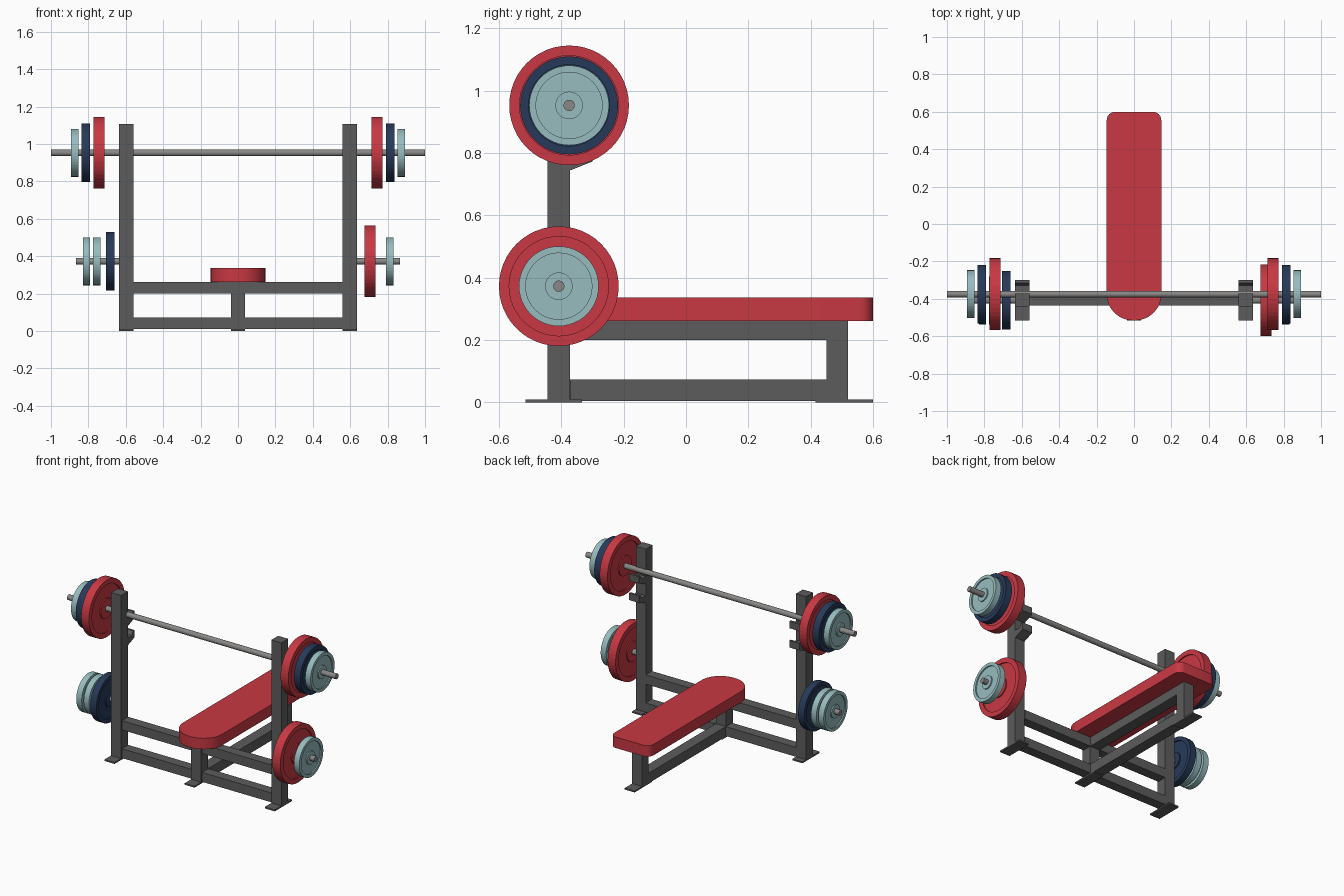
import bpy, bmesh, math

if "Cube" in bpy.data.objects:
    bpy.data.objects.remove(bpy.data.objects["Cube"])


def material(name, r, g, b):
    m = bpy.data.materials.new(name)
    m.diffuse_color = (r, g, b, 1)
    m.use_nodes = True
    m.node_tree.nodes["Principled BSDF"].inputs["Base Color"].default_value = m.diffuse_color
    return m


RED = material("red", 0.58, 0.04, 0.056)
NAVY = material("navy", 0.02, 0.042, 0.10)
TEAL = material("pale_teal", 0.31, 0.50, 0.515)
FRAME = material("dark_steel", 0.107, 0.107, 0.107)
STEEL = material("bar_steel", 0.25, 0.245, 0.24)


def finish(name, bm, mat):
    bmesh.ops.recalc_face_normals(bm, faces=bm.faces)
    me = bpy.data.meshes.new(name)
    bm.to_mesh(me)
    bm.free()
    me.materials.append(mat)
    ob = bpy.data.objects.new(name, me)
    bpy.context.collection.objects.link(ob)
    return ob


def box(name, x, y, z, mat=FRAME):
    bm = bmesh.new()
    bmesh.ops.create_cube(bm, size=1)
    for v in bm.verts:
        v.co = [(a + b) / 2 + c * (b - a) for (a, b), c in zip((x, y, z), v.co)]
    return finish(name, bm, mat)


def prism(name, points, offset, mat):
    """Extrude a closed outline of 3D points by an offset vector."""
    bm = bmesh.new()
    face = bm.faces.new([bm.verts.new(p) for p in points])
    ext = bmesh.ops.extrude_face_region(bm, geom=[face], use_keep_orig=True)
    bmesh.ops.translate(bm, vec=offset,
                        verts=[g for g in ext["geom"] if isinstance(g, bmesh.types.BMVert)])
    return finish(name, bm, mat)


def lathe_x(name, profile, y, z, mat, n):
    """Spin an (x, radius) profile, with end caps, about an x-parallel axis."""
    bm = bmesh.new()
    rings = [[bm.verts.new((x, y + r * math.cos(2 * math.pi * i / n),
                            z + r * math.sin(2 * math.pi * i / n)))
              for i in range(n)] for x, r in profile]
    for a, b in zip(rings, rings[1:]):
        for i in range(n):
            j = (i + 1) % n
            bm.faces.new((a[i], a[j], b[j], b[i]))
    bm.faces.new(rings[0])
    bm.faces.new(rings[-1])
    return finish(name, bm, mat)


def rod(name, x0, x1, y, z):
    ob = lathe_x(name, [(x0, 0.018), (x1, 0.018)], y, z, STEEL, 24)
    for p in ob.data.polygons:
        p.use_smooth = len(p.vertices) == 4
    ob.data.set_sharp_from_angle(angle=math.radians(40))


def plate(name, x0, x1, r, y, z, mat):
    """Weight disc with a ring-shaped recess on both faces."""
    d, rim, hub = 0.008, r * 0.83, 0.044 * r / 0.128
    prof = [(x0, hub), (x0 + d, hub), (x0 + d, rim), (x0, rim), (x0, r),
            (x1, r), (x1, rim), (x1 - d, rim), (x1 - d, hub), (x1, hub)]
    lathe_x(name, prof, y, z, mat, 48)


BAR_Y, BAR_Z, PEG_Y, PEG_Z = -0.375, 0.953, -0.408, 0.373
POST_Y = (-0.445, -0.372)
FOOT_Y = (-0.515, -0.333)

# uprights, feet and bar hooks on each side
for side, s in (("left", -1), ("right", 1)):
    px = sorted((s * 0.56, s * 0.635))
    box(side + "_upright", px, POST_Y, (0, 1.108))
    box(side + "_foot_plate", px, FOOT_Y, (0, 0.01))
    for level, z in (("lower", 0.745), ("upper", 0.875)):
        outline = [(-0.38, 0), (-0.37, 0), (-0.30, 0.028), (-0.30, 0.075),
                   (-0.315, 0.075), (-0.33, 0.05), (-0.38, 0.05)]
        prism(f"{side}_{level}_hook", [(px[0], y, z + h) for y, h in outline],
              (px[1] - px[0], 0, 0), FRAME)

# frame beams
MID = (-0.037, 0.037)
for level, z in (("lower", (0.01, 0.073)), ("upper", (0.2, 0.262))):
    box(level + "_cross_beam", (-0.56, 0.56), (-0.437, -0.37), z)
box("lower_long_beam", MID, (-0.372, 0.45), (0.005, 0.073))
box("upper_long_beam", MID, (-0.372, 0.45), (0.2, 0.262))
box("front_centre_post", MID, POST_Y, (0, 0.262))
box("rear_post", MID, (0.45, 0.52), (0, 0.262))
box("front_centre_foot_plate", MID, FOOT_Y, (0, 0.01))
box("rear_foot_plate", MID, (0.415, 0.6), (0, 0.01))

# bench pad: nearly semicircular head end, small corners at the other end
W, pad = 0.146, []
for cx, cy, r, start, n in ((-1, -0.515, 0.14, 180, 12), (1, -0.515, 0.14, 270, 12),
                            (1, 0.6, 0.045, 0, 6), (-1, 0.6, 0.045, 90, 6)):
    for i in range(n + 1):
        a = math.radians(start + 90 * i / n)
        pad.append((cx * (W - r) + r * math.cos(a),
                    cy + (r if cy < 0 else -r) + r * math.sin(a), 0.262))
pad_ob = prism("bench_pad", pad, (0, 0, 0.074), RED)
pad_ob.data.shade_smooth()
pad_ob.data.set_sharp_from_angle(angle=math.radians(30))

# barbell with three plates per side
rod("barbell_bar", -1, 1, BAR_Y, BAR_Z)
for side, s in (("left", -1), ("right", 1)):
    for size, a, b, r, m in (("large", 0.714, 0.772, 0.192, RED),
                             ("medium", 0.79, 0.837, 0.157, NAVY),
                             ("small", 0.853, 0.893, 0.128, TEAL)):
        plate(f"{side}_{size}_bar_plate", *sorted((s * a, s * b)), r, BAR_Y, BAR_Z, m)

# storage pegs with spare plates
rod("left_storage_peg", -0.866, -0.6, PEG_Y, PEG_Z)
rod("right_storage_peg", 0.6, 0.866, PEG_Y, PEG_Z)
for name, a, b, r, m in (("left_medium", -0.706, -0.66, 0.157, NAVY),
                         ("left_small_inner", -0.775, -0.735, 0.128, TEAL),
                         ("left_small_outer", -0.83, -0.79, 0.128, TEAL),
                         ("right_large", 0.676, 0.735, 0.192, RED),
                         ("right_small", 0.792, 0.832, 0.128, TEAL)):
    plate(name + "_spare_plate", a, b, r, PEG_Y, PEG_Z, m)
